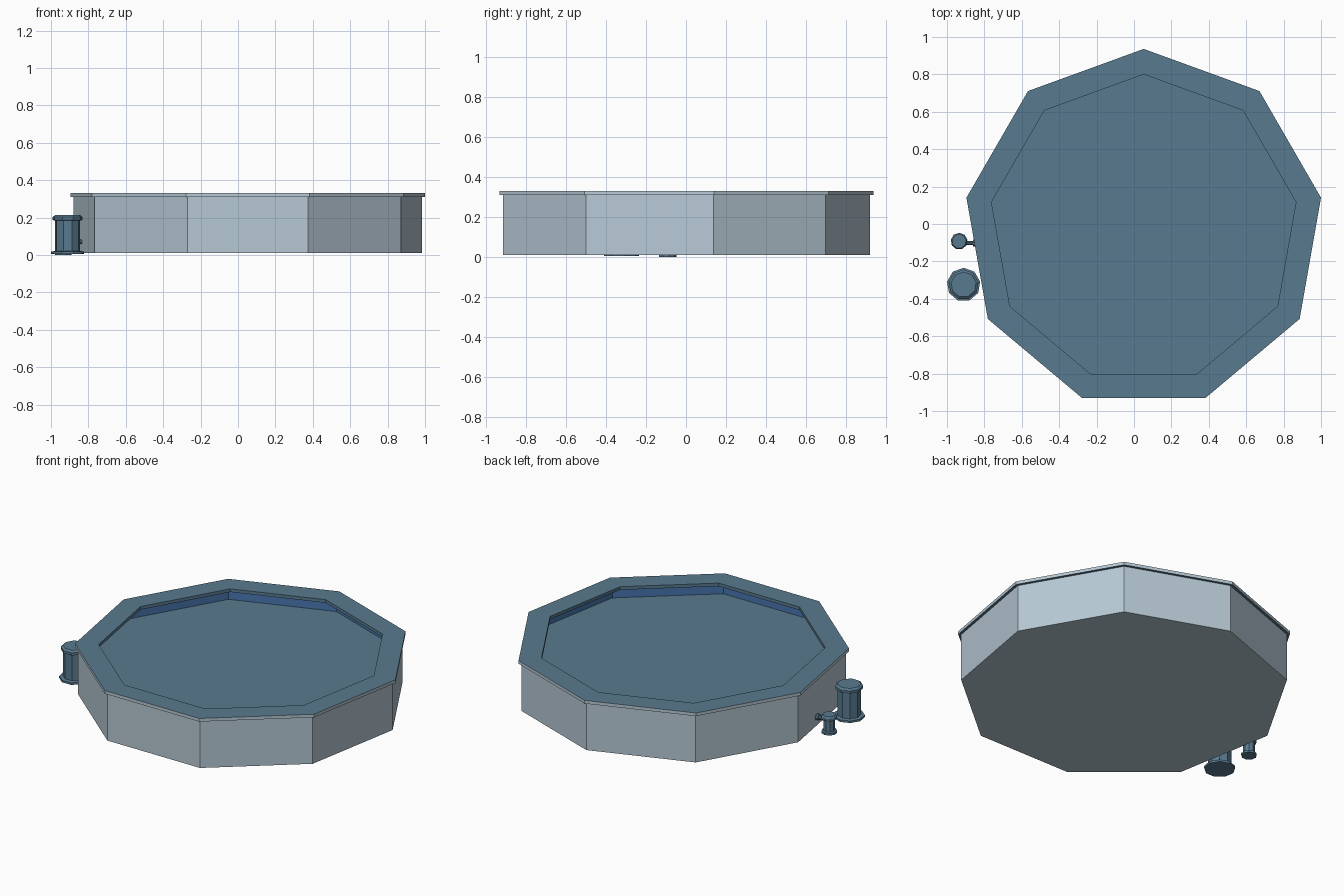
import bpy, bmesh, math
from mathutils import Matrix

if "Cube" in bpy.data.objects:
    bpy.data.objects.remove(bpy.data.objects["Cube"])

SIDES = 9


def material(name, rgb):
    m = bpy.data.materials.new(name)
    m.diffuse_color = (*rgb, 1)
    m.use_nodes = True
    m.node_tree.nodes["Principled BSDF"].inputs["Base Color"].default_value = m.diffuse_color
    return m


teal = material("slate blue", (0.098, 0.195, 0.275))
grey = material("pale grey", (0.468, 0.578, 0.658))
blue = material("liner blue", (0.065, 0.181, 0.429))


def lathe(name, profile, mats, loc, idx=None, cap=(False, False), closed=False, rot=None):
    """Spin (radius, z) points into a nine-sided part; idx gives a material per segment.
    Profiles run up the outside, then inwards, so faces point outwards."""
    bm = bmesh.new()
    rings = []
    for r, z in profile:
        ring = []
        for i in range(SIDES):
            a = math.pi / 2 + 2 * math.pi * i / SIDES
            ring.append(bm.verts.new((r * math.cos(a), r * math.sin(a), z)))
        rings.append(ring)
    pairs = list(zip(rings, rings[1:]))
    if closed:
        pairs.append((rings[-1], rings[0]))
    for s, (lo, hi) in enumerate(pairs):
        for i in range(SIDES):
            j = (i + 1) % SIDES
            f = bm.faces.new((lo[i], lo[j], hi[j], hi[i]))
            f.material_index = idx[s] if idx else 0
    if cap[0]:
        bm.faces.new(rings[0][::-1])
    if cap[1]:
        bm.faces.new(rings[-1])
    if rot:
        bm.transform(rot)
    me = bpy.data.meshes.new(name)
    bm.to_mesh(me)
    bm.free()
    for m in mats:
        me.materials.append(m)
    ob = bpy.data.objects.new(name, me)
    ob.location = loc
    bpy.context.collection.objects.link(ob)
    return ob


pool = (0.052, -0.0265, 0)

# Outer wall with floor
lathe("pool_wall", [(0.945, 0.01), (0.945, 0.31)], [grey], pool, cap=(True, False))
# Flat rim: grey outside edge, slate top and inner lip
lathe("pool_rim", [(0.9625, 0.31), (0.9625, 0.33), (0.8265, 0.33), (0.8265, 0.31)],
      [teal, grey], pool, idx=[1, 0, 0, 0], closed=True)
# Inner liner, facing inwards
lathe("pool_liner", [(0.932, 0.31), (0.932, 0.215)], [blue], pool)
# Water surface
lathe("water", [(0.932, 0.215)], [teal], pool, cap=(False, True))


def canister(name, loc, foot, body, lid, z0, h):
    """Filter canister: foot plate, body and bevelled lid."""
    lathe(name, [(foot, z0), (foot, z0 + 0.013), (body, z0 + 0.016), (body, h - 0.03),
                 (lid, h - 0.026), (lid, h - 0.01), (lid * 0.84, h)],
          [teal], loc, cap=(True, True))


canister("large_filter", (-0.911, -0.324, 0), 0.09, 0.068, 0.081, 0.005, 0.213)
canister("small_pump", (-0.935, -0.092, 0), 0.045, 0.034, 0.045, 0.0, 0.115)

# Nozzle from the small pump into the wall, with an end flange
lathe("pump_nozzle", [(0.012, 0), (0.012, 0.05), (0.02, 0.05), (0.02, 0.066)], [teal],
      (-0.91, -0.102, 0.07), cap=(True, True), rot=Matrix.Rotation(math.pi / 2, 4, 'Y'))
lathe("wall_inlet", [(0.012, 0), (0.012, 0.03)], [teal],
      (-0.85, -0.102, 0.07), cap=(True, True), rot=Matrix.Rotation(math.pi / 2, 4, 'Y'))
